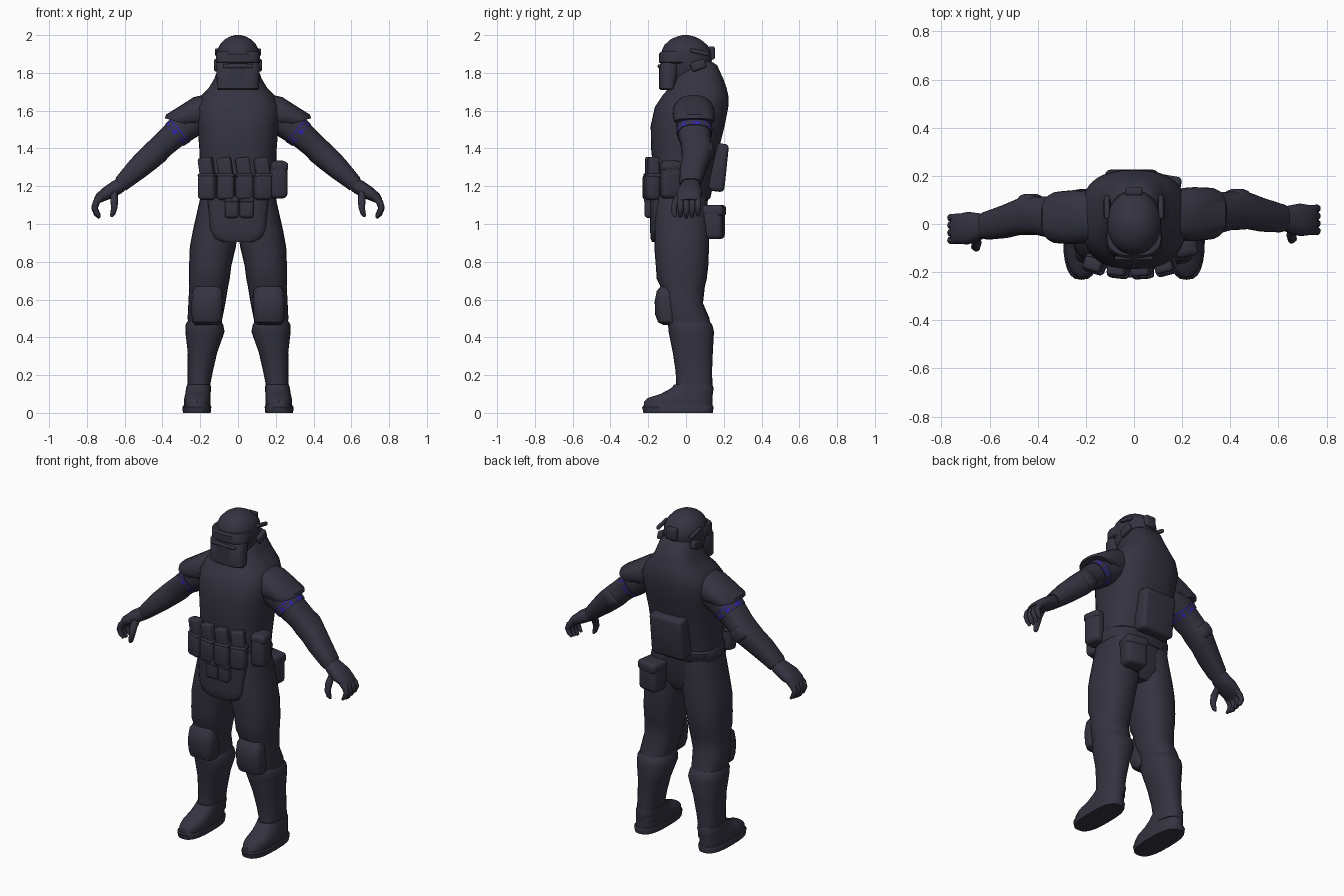
import bpy, bmesh, math
from mathutils import Vector, Matrix


def material(name, rgb):
    m = bpy.data.materials.new(name)
    m.diffuse_color = (*rgb, 1)
    return m


DARK = material("dark slate cloth", (0.034, 0.033, 0.052))
BLUE = material("blue stripe", (0.032, 0.016, 0.48))


def finish(name, bm, angle=40):
    bmesh.ops.recalc_face_normals(bm, faces=bm.faces)
    me = bpy.data.meshes.new(name)
    bm.to_mesh(me)
    bm.free()
    me.materials.append(DARK)
    me.materials.append(BLUE)
    me.shade_smooth()
    me.set_sharp_from_angle(angle=math.radians(angle))
    ob = bpy.data.objects.new(name, me)
    bpy.context.collection.objects.link(ob)
    return ob


def loft(name, secs, n=24, p=2.4, side=1, lean=0.0):
    """Rings (x, y, z, ru, ry, angle); angle tilts the ring in the xz plane."""
    bm = bmesh.new()
    rings = []
    for x, y, z, ru, ry, *a in secs:
        a = math.radians(a[0]) if a else 0
        ring = []
        for i in range(n):
            t = 2 * math.pi * i / n
            c, s = math.cos(t), math.sin(t)
            u = ru * math.copysign(abs(c) ** (2 / p), c)
            v = ry * math.copysign(abs(s) ** (2 / p), s)
            px = x + u * math.cos(a)
            ring.append(bm.verts.new((side * px, y + v + lean * side * px, z + u * math.sin(a))))
        rings.append(ring)
    for r0, r1 in zip(rings, rings[1:]):
        for i in range(n):
            j = (i + 1) % n
            bm.faces.new((r0[i], r0[j], r1[j], r1[i]))
    bm.faces.new(rings[0])
    bm.faces.new(rings[-1])
    return finish(name, bm)


def column(name, secs, **kw):
    """Upright loft from (z, front y, back y, half width, centre x)."""
    return loft(name, [(s[4] if len(s) > 4 else 0, (s[1] + s[2]) / 2, s[0], s[3], (s[2] - s[1]) / 2)
                       for s in secs], **kw)


def box(name, centre, size, bevel=0.02, rot=(0, 0, 0)):
    bm = bmesh.new()
    bmesh.ops.create_cube(bm, size=1, matrix=Matrix.Diagonal((*size, 1)))
    bmesh.ops.bevel(bm, geom=bm.edges[:], offset=bevel, segments=3, profile=0.5, affect='EDGES')
    m = Matrix.Translation(centre)
    for ang, ax in zip(rot, "XYZ"):
        m = m @ Matrix.Rotation(math.radians(ang), 4, ax)
    bmesh.ops.transform(bm, matrix=m, verts=bm.verts)
    return finish(name, bm, 50)


# Torso and hood rising behind the helmet
column("torso", [(.92, -.12, .08, .1), (.98, -.16, .115, .18), (1.12, -.165, .115, .2),
                 (1.25, -.17, .14, .2), (1.4, -.185, .175, .205), (1.52, -.187, .205, .215),
                 (1.62, -.165, .224, .222), (1.68, -.125, .224, .195), (1.72, -.09, .215, .155),
                 (1.77, -.07, .197, .125), (1.84, -.03, .165, .1), (1.87, 0, .12, .07)], n=36, p=2.6)

# Helmet, brim, visor and headset
column("helmet", [(1.77, -.09, .09, .09), (1.82, -.115, .125, .107), (1.88, -.13, .14, .113),
                  (1.92, -.127, .135, .11), (1.95, -.112, .11, .096), (1.975, -.085, .08, .073),
                  (1.992, -.05, .045, .044), (2.0, -.018, .014, .015)], n=32, p=2.1)
column("visor_brim", [(1.85, -.135, .02, .11), (1.857, -.143, .03, .117), (1.9, -.143, .03, .117),
                      (1.912, -.132, .02, .112)], n=32, p=2.5)
column("face_visor", [(1.71, -.135, -.05, .105), (1.717, -.143, -.045, .112), (1.84, -.143, -.03, .114),
                      (1.855, -.13, -.03, .11)], n=32, p=2.8)
box("visor_bar", (0, -.14, 1.835), (.16, .02, .018), .006)
for s in (-1, 1):
    box("headset_cup", (s * .113, .065, 1.84), (.03, .08, .05), .012, (20, 0, 0))
    box("headset_arm", (s * .112, .07, 1.91), (.02, .1, .022), .007, (-12, 0, 0))
box("helmet_battery", (0, .135, 1.905), (.07, .035, .07), .01)

for s in (-1, 1):
    kw = dict(side=s, lean=.025)
    # Arm and shoulder pad
    loft("arm", [(.15, .035, 1.6, .09, .1, 85), (.25, .035, 1.54, .085, .095, 50),
                 (.35, .037, 1.46, .07, .085, 48), (.4, .045, 1.415, .066, .08, 48),
                 (.435, .05, 1.38, .068, .085, 48), (.475, .042, 1.345, .066, .075, 48),
                 (.53, .025, 1.295, .06, .07, 48), (.605, .01, 1.225, .046, .06, 48),
                 (.62, .01, 1.21, .043, .055, 48)], **kw)
    loft("shoulder_pad", [(.15, .035, 1.6, .09, .1, 85), (.21, .035, 1.59, .085, .11, 72),
                          (.25, .035, 1.575, .073, .112, 55), (.31, .035, 1.553, .076, .108, 20),
                          (.317, .035, 1.541, .073, .104, 15)], **kw)
    box("elbow_pad", (s * .43, .1 + .01 * s, 1.385), (.09, .07, .1), .03, (0, s * 45, 0))
    # Sleeve band: thin blue lines with a broken pattern between
    ts = (0, .12, .3, .42, .65, .8)
    band = loft("sleeve_band", [(.305 + .04 * t, .037, 1.496 - .032 * t, .0805 - .006 * t,
                                 .0955 - .006 * t, 49) for t in ts], n=40, **kw)
    for i, f in enumerate(band.data.polygons):
        row, col = divmod(i, 40)
        f.material_index = int(row == 0 or (row in (2, 4) and col % 3 == 0) or (row == 3 and col % 5 < 2))
    # Gloved hand: palm, four curled fingers, thumb
    loft("palm", [(.605, .01, 1.22, .035, .045, 48), (.64, .005, 1.195, .04, .055, 50),
                  (.69, 0, 1.165, .036, .068, 55), (.73, -.002, 1.14, .028, .062, 45),
                  (.75, -.002, 1.12, .018, .055, 40)], n=20, **kw)
    for k in range(4):
        y = -.048 + .031 * k
        r, d = .017, abs(k - 1) * .006
        loft("finger", [(.725, y, 1.14, r, r, 45), (.75, y, 1.115, .019, r, 30), (.76, y, 1.08 + d, .016, r, 0),
                        (.748, y, 1.05 + d, .014, .014, -25), (.732, y, 1.032 + d, .007, .008, -40)],
             n=10, p=2, **kw)
    loft("thumb", [(.655, -.03, 1.175, .022, .03, 30), (.655, -.065, 1.13, .021, .022, 0),
                   (.655, -.08, 1.085, .017, .018, 0), (.664, -.078, 1.05, .013, .014, 10),
                   (.67, -.074, 1.037, .006, .007, 10)], n=10, p=2, **kw)

    # Trouser leg, knee pad and boot
    column("trouser_leg", [(.42, -.08, .13, .08, .175), (.5, -.1, .125, .092, .175),
                           (.58, -.12, .09, .098, .165), (.67, -.135, .1, .103, .155),
                           (.71, -.155, .11, .108, .152), (.78, -.16, .118, .112, .147),
                           (.88, -.168, .122, .122, .133), (.97, -.168, .122, .119, .119),
                           (1.08, -.165, .115, .106, .107), (1.16, -.16, .11, .09, .105)], side=s)
    loft("knee_pad", [(.165, -.085, .465, .06, .035), (.165, -.095, .48, .077, .053),
                      (.164, -.1, .52, .083, .063), (.163, -.102, .59, .084, .064),
                      (.162, -.1, .645, .08, .055), (.162, -.09, .67, .065, .045)], p=3.2, side=s)
    column("boot_shaft", [(.08, -.06, .14, .06, .208), (.15, -.052, .14, .06, .207),
                          (.22, -.055, .138, .067, .2), (.32, -.07, .142, .078, .188),
                          (.43, -.092, .148, .104, .175), (.465, -.095, .14, .1, .178),
                          (.485, -.09, .125, .09, .178)], side=s)
    column("boot_foot", [(.025, -.225, .14, .07, .217), (.06, -.222, .14, .071, .216),
                         (.08, -.2, .14, .069, .215), (.1, -.135, .142, .067, .212),
                         (.13, -.08, .146, .066, .209), (.15, -.062, .14, .062, .207)], side=s, p=2.5)
    column("boot_sole", [(0, -.226, .142, .073, .218), (.03, -.232, .146, .077, .218),
                         (.038, -.226, .142, .073, .217)], side=s, p=2.7)

# Belt, groin flap and front pouches
column("belt", [(1.13, -.165, .12, .2), (1.14, -.178, .13, .207), (1.19, -.178, .14, .207),
                (1.2, -.168, .13, .2)], n=36, p=2.6)
column("groin_flap", [(.905, -.18, -.13, .08), (.925, -.188, -.12, .125), (.97, -.19, -.1, .15),
                      (1.14, -.19, -.1, .162)], p=3.2)
for i in range(4):
    x = -.162 + .098 * i
    y = -.195 + .45 * x * x * 2
    turn = x * 110
    box("magazine_pouch", (x, y, 1.195), (.093, .07, .135), .02, (0, 0, turn))
    box("pouch_flap", (x, y + .005, 1.257), (.09, .07, .02), .008, (0, 0, turn))
    box("magazine", (x - .004, y + .005, 1.29), (.075, .055, .125), .012, (0, -8, turn))
for x in (-.033, .046):
    box("small_pouch", (x, -.192, 1.09), (.074, .055, .115), .016)
    box("small_pouch_flap", (x, -.195, 1.132), (.076, .056, .035), .01)

# Side pouch, hip pouch and back plate pack
box("side_pouch", (.212, -.08, 1.235), (.09, .11, .2), .025, (0, 0, 10))
box("side_pouch_flap", (.214, -.08, 1.305), (.092, .112, .05), .018, (0, 0, 10))
box("hip_pouch", (.125, .145, 1.01), (.13, .11, .18), .025, (0, 0, -10))
box("hip_pouch_flap", (.125, .148, 1.07), (.134, .114, .06), .018, (0, 0, -10))
box("back_pack", (-.01, .165, 1.3), (.22, .1, .255), .022, (-6, 0, 0))
